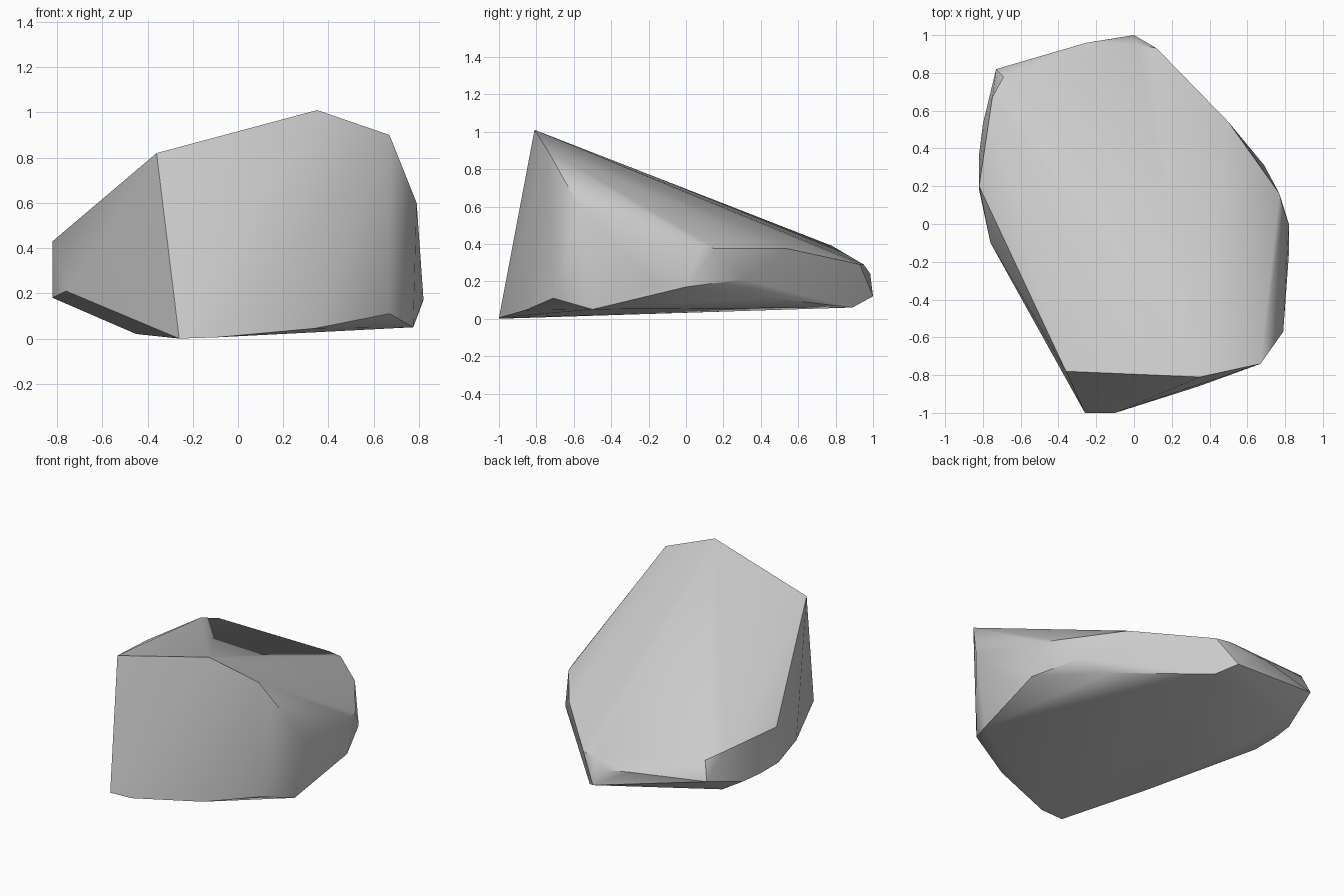
import bpy
import bmesh
from mathutils import Vector
from math import radians

cube = bpy.data.objects.get("Cube")
if cube:
    bpy.data.objects.remove(cube, do_unlink=True)

# Plain grey stone colour
stone = bpy.data.materials.new("stone_grey")
stone.use_nodes = True
grey = (0.6, 0.6, 0.6, 1)
stone.diffuse_color = grey
stone.node_tree.nodes["Principled BSDF"].inputs["Base Color"].default_value = grey

# Corners of the boulder, grouped by side
cliff = [(-.26, -1, 0), (-.1, -1, .005), (-.36, -.78, .82), (.35, -.81, 1.01),
         (.67, -.74, .9), (.34, -.86, .045), (.67, -.71, .11)]
plus_x_side = [(.74, -.64, .72), (.79, -.57, .6), (.775, -.5, .05),
               (.82, -.16, .175), (.82, 0, .17), (.79, .08, .385),
               (.77, .16, .375), (.69, .31, .21), (.55, .41, .115), (.5, .54, .375)]
back_end = [(.12, .93, .29), (.02, .95, .29), (-.09, .985, .24),
            (0, 1, .12), (.1, .89, .06), (-.25, .96, .26)]
minus_x_side = [(-.69, .78, .39), (-.73, .82, .27), (-.75, .67, .42),
                (-.7, .61, .13), (-.8, .53, .18), (-.82, .37, .18),
                (-.82, .2, .43), (-.82, .18, .18), (-.76, -.1, .21), (-.45, -.42, .02)]

# Wrap the corners in a faceted shell
bm = bmesh.new()
for corner in cliff + plus_x_side + back_end + minus_x_side:
    bm.verts.new(Vector(corner))
hull = bmesh.ops.convex_hull(bm, input=bm.verts)
loose = {v for v in hull["geom_interior"] + hull["geom_unused"]
         if isinstance(v, bmesh.types.BMVert)}
bmesh.ops.delete(bm, geom=list(loose), context="VERTS")
bmesh.ops.recalc_face_normals(bm, faces=bm.faces)

mesh = bpy.data.meshes.new("boulder")
bm.to_mesh(mesh)
bm.free()
mesh.materials.append(stone)
boulder = bpy.data.objects.new("boulder", mesh)
bpy.context.collection.objects.link(boulder)

# Soft shading with crisp main ridges
bpy.ops.object.select_all(action="DESELECT")
boulder.select_set(True)
bpy.context.view_layer.objects.active = boulder
bpy.ops.object.shade_smooth_by_angle(angle=radians(30))
